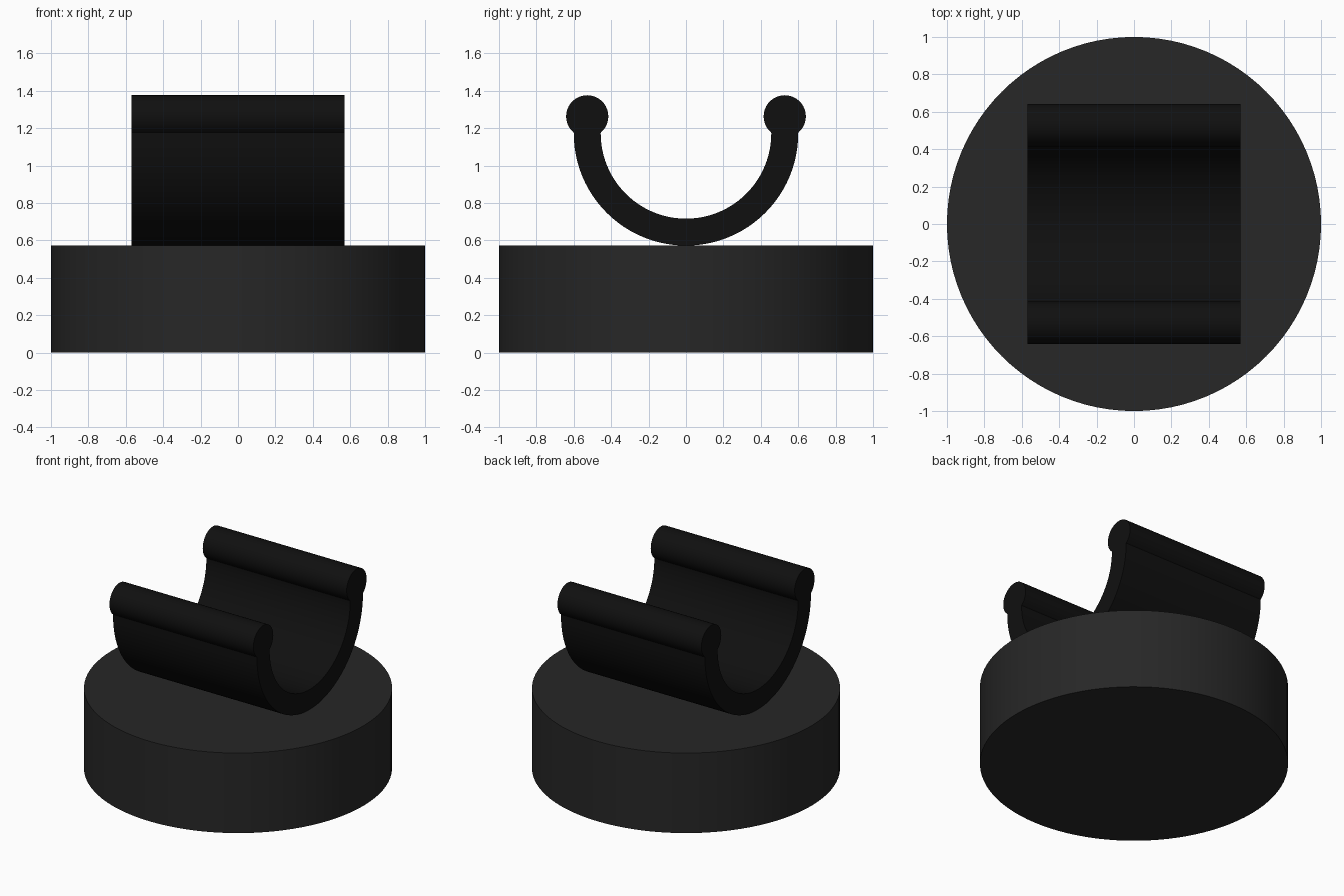
import bpy, bmesh
from math import sin, cos, radians

if "Cube" in bpy.data.objects:
    bpy.data.objects.remove(bpy.data.objects["Cube"])

BASE_H = 0.573
HALF_W = 0.57            # half length of the cradle along x
R_OUT, R_IN = 0.60, 0.456
ARC_Z = BASE_H + R_OUT - 0.001
LIP_Y, LIP_Z, LIP_R = 0.528, 1.263, 0.113


def material(name, value):
    mat = bpy.data.materials.new(name)
    mat.diffuse_color = (value, value, value, 1)
    mat.use_nodes = True
    mat.node_tree.nodes["Principled BSDF"].inputs["Base Color"].default_value = mat.diffuse_color
    return mat


def arc(cy, cz, r, a0, a1, n):
    """Points of an arc in the y-z plane, angles in degrees."""
    angles = [radians(a0 + (a1 - a0) * i / n) for i in range(n + 1)]
    return [(cy + r * cos(a), cz + r * sin(a)) for a in angles]


def finish(obj, mat):
    obj.data.materials.append(mat)
    bpy.ops.object.select_all(action='DESELECT')
    obj.select_set(True)
    bpy.context.view_layer.objects.active = obj
    bpy.ops.object.shade_smooth_by_angle(angle=radians(35))


# Round base
bpy.ops.mesh.primitive_cylinder_add(vertices=96, radius=1, depth=BASE_H,
                                    location=(0, 0, BASE_H / 2))
base = bpy.context.object
base.name = "round_base"
finish(base, material("dark_grey", 0.02))

# Cradle: U-shaped section with a round lip on each end, extruded along x
section = arc(0, ARC_Z, R_OUT, 180, 360, 48)
section += arc(LIP_Y, LIP_Z, LIP_R, -50, 230, 28)
section += arc(0, ARC_Z, R_IN, 360, 180, 48)
section += arc(-LIP_Y, LIP_Z, LIP_R, -50, 230, 28)

bm = bmesh.new()
face = bm.faces.new([bm.verts.new((-HALF_W, y, z)) for y, z in section])
result = bmesh.ops.extrude_face_region(bm, geom=[face], use_keep_orig=True)
moved = [v for v in result["geom"] if isinstance(v, bmesh.types.BMVert)]
bmesh.ops.translate(bm, verts=moved, vec=(2 * HALF_W, 0, 0))
bmesh.ops.recalc_face_normals(bm, faces=bm.faces)
mesh = bpy.data.meshes.new("cradle")
bm.to_mesh(mesh)
bm.free()
cradle = bpy.data.objects.new("cradle", mesh)
bpy.context.collection.objects.link(cradle)
finish(cradle, material("black", 0.005))
